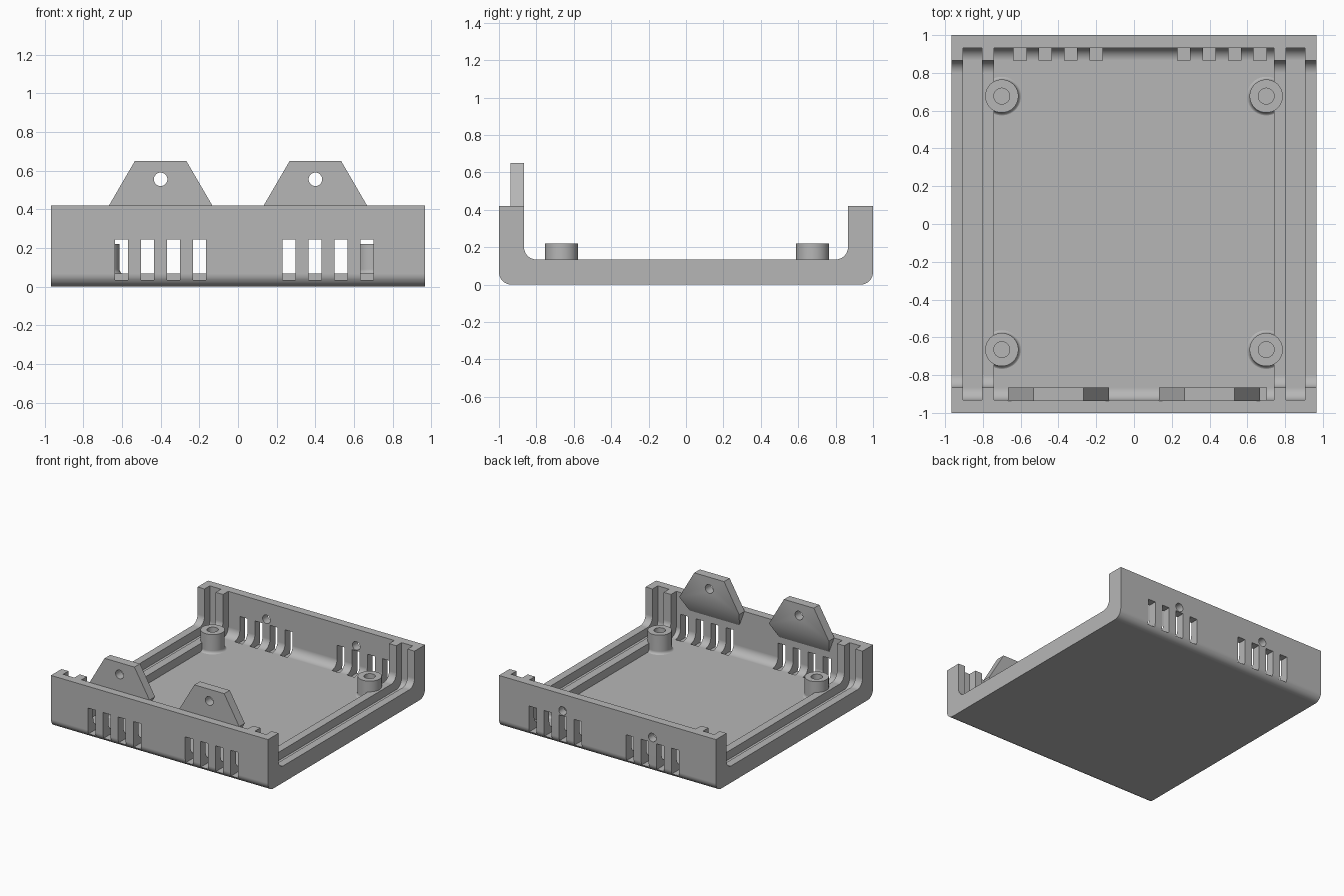
import bpy, bmesh, math
from mathutils import Vector

if "Cube" in bpy.data.objects:
    bpy.data.objects.remove(bpy.data.objects["Cube"], do_unlink=True)

W, WALL, TOP = 0.967, 0.067, 0.42      # half width, thin wall, wall height
THICK = 2 * WALL                       # rib thickness

grey = bpy.data.materials.new("plain grey plastic")
grey.use_nodes = True
grey.diffuse_color = (0.47, 0.47, 0.47, 1)
grey.node_tree.nodes["Principled BSDF"].inputs["Base Color"].default_value = grey.diffuse_color


def make(name, bm):
    bmesh.ops.recalc_face_normals(bm, faces=bm.faces)
    mesh = bpy.data.meshes.new(name)
    bm.to_mesh(mesh)
    bm.free()
    mesh.materials.append(grey)
    ob = bpy.data.objects.new(name, mesh)
    bpy.context.collection.objects.link(ob)
    return ob


def extrude(name, outline, x0, x1):
    """Extrude a (y, z) outline along x."""
    bm = bmesh.new()
    face = bm.faces.new([bm.verts.new((x0, y, z)) for y, z in outline])
    out = bmesh.ops.extrude_face_region(bm, geom=[face])
    moved = [v for v in out["geom"] if isinstance(v, bmesh.types.BMVert)]
    bmesh.ops.translate(bm, vec=(x1 - x0, 0, 0), verts=moved)
    return make(name, bm)


def tray_outline(half, low, high, r, steps=10):
    """Rectangle in (y, z) with rounded lower corners."""
    arc = [math.pi / 2 * i / steps for i in range(steps + 1)]
    left = [(-half + r - r * math.cos(a), low + r - r * math.sin(a)) for a in arc]
    right = [(-y, z) for y, z in reversed(left)]
    return [(-half, high)] + left + right + [(half, high)]


def box(name, x0, x1, y0, y1, z0, z1):
    return extrude(name, [(y0, z0), (y1, z0), (y1, z1), (y0, z1)], x0, x1)


def drill(name, x, y, z, radius, depth):
    """Round cutter along y."""
    bm = bmesh.new()
    bmesh.ops.create_cone(bm, cap_ends=True, segments=32, radius1=radius,
                          radius2=radius, depth=depth)
    for v in bm.verts:
        v.co = Vector((x + v.co.x, y + v.co.z, z + v.co.y))
    return make(name, bm)


def cut(ob, cutter):
    mod = ob.modifiers.new("cut", "BOOLEAN")
    mod.operation, mod.solver, mod.object = "DIFFERENCE", "EXACT", cutter
    bpy.context.view_layer.objects.active = ob
    bpy.ops.object.modifier_apply(modifier=mod.name)
    bpy.data.objects.remove(cutter, do_unlink=True)


def smooth(ob):
    bpy.ops.object.select_all(action="DESELECT")
    ob.select_set(True)
    bpy.context.view_layer.objects.active = ob
    bpy.ops.object.shade_smooth_by_angle(angle=math.radians(30))
    mod = ob.modifiers.new("even shading", "WEIGHTED_NORMAL")
    mod.keep_sharp = True


# Tray: rounded block, hollowed to a U, then a deeper cavity and side grooves
tray = extrude("tray", tray_outline(1, 0, TOP, WALL), -W, W)
cut(tray, extrude("hollow", tray_outline(1 - THICK, THICK, 1, WALL), -1.1, 1.1))
for x0, x1 in ((-0.74, 0.74), (-0.905, -0.805), (0.805, 0.905)):
    cut(tray, extrude("recess", tray_outline(1 - WALL, WALL, 1, WALL), x0, x1))

# Vent slots in both walls
for start in (-0.637, 0.23):
    for i in range(4):
        x = start + i * 0.1345
        for y0, y1 in ((-1.1, THICK - 1), (1 - THICK, 1.1)):
            cut(tray, box("slot", x, x + WALL, y0, y1, 0.035, 0.245))

# Screw holes in the back wall
for x in (-0.4, 0.4):
    cut(tray, drill("screw_hole", x, 1, 0.285, 0.034, 0.4))
smooth(tray)

# Screw tabs behind the front wall, with a sloping underside
for side, x in (("right", -0.4), ("left", 0.4)):
    bm = bmesh.new()
    for s in (-1, 1):
        for y in (-0.937, -0.866):
            bm.verts.new((x + s * 0.133, y, 0.65))
            bm.verts.new((x + s * 0.267, y, TOP))
        bm.verts.new((x + s * 0.22, -0.937, 0.29))
    bmesh.ops.convex_hull(bm, input=bm.verts)
    bmesh.ops.dissolve_limit(bm, angle_limit=0.01, verts=bm.verts, edges=bm.edges)
    tab = make(side + "_screw_tab", bm)
    cut(tab, drill("tab_hole", x, -0.9, 0.555, 0.035, 0.4))
    smooth(tab)

# Standoffs: turned profile with a flared foot and a blind hole
flare = [math.pi / 2 * i / 6 for i in range(7)]
profile = [(0, 0.075), (0.042, 0.075), (0.042, 0.22), (0.088, 0.22)]
profile += [(0.108 - 0.02 * math.cos(a), 0.09 - 0.024 * math.sin(a)) for a in flare]
for end, y in (("front", -0.665), ("back", 0.677)):
    for side, x in (("right", -0.7), ("left", 0.7)):
        bm = bmesh.new()
        verts = [bm.verts.new((r, 0, z)) for r, z in profile]
        edges = [bm.edges.new(pair) for pair in zip(verts, verts[1:])]
        bmesh.ops.spin(bm, geom=verts + edges, cent=(0, 0, 0), axis=(0, 0, 1),
                       angle=2 * math.pi, steps=40)
        bmesh.ops.remove_doubles(bm, verts=bm.verts, dist=0.0001)
        bmesh.ops.translate(bm, vec=(x, y, 0), verts=bm.verts)
        smooth(make(end + "_" + side + "_standoff", bm))
